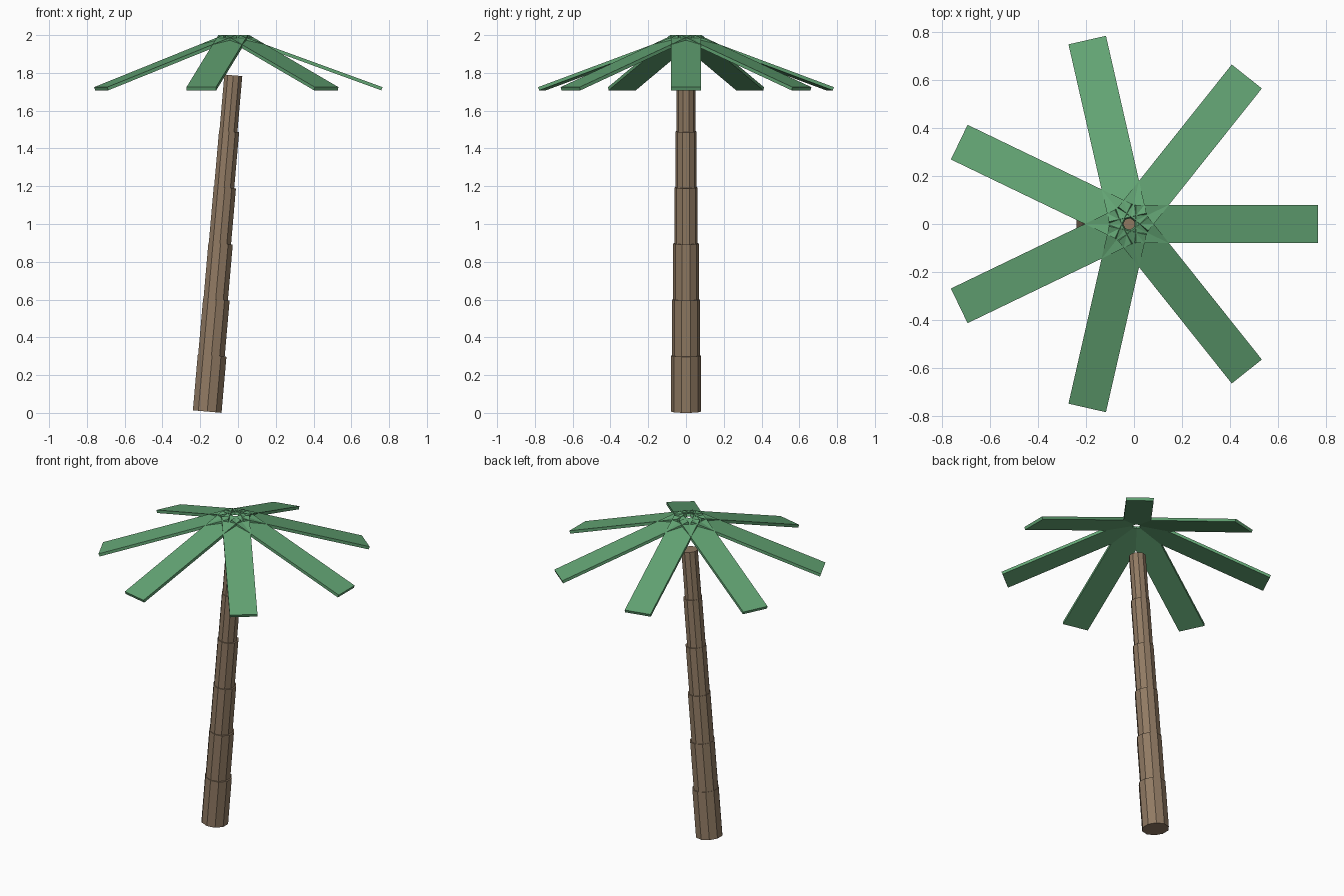
import bpy
from math import pi, radians, sin, cos
from mathutils import Matrix, Vector

cube = bpy.data.objects.get("Cube")
if cube:
    bpy.data.objects.remove(cube, do_unlink=True)


def material(name, rgb):
    mat = bpy.data.materials.new(name)
    mat.use_nodes = True
    colour = (*rgb, 1.0)
    mat.diffuse_color = colour
    mat.node_tree.nodes["Principled BSDF"].inputs["Base Color"].default_value = colour
    return mat


bark = material("bark_brown", (0.28, 0.195, 0.125))
leaf_green = material("leaf_green", (0.125, 0.375, 0.175))


def finish(name, mat, matrix):
    ob = bpy.context.object
    ob.name = name
    ob.data.name = name
    ob.data.materials.append(mat)
    ob.data.transform(matrix)
    return ob


# Leaning trunk: stacked ten-sided segments, each thinner than the one below
SEGMENTS = 6
LEAN = radians(5)
height = 1.78 / SEGMENTS
length = height / cos(LEAN)
base = Vector((-0.163, 0, 0.007))
tilt = Matrix.Rotation(LEAN, 4, 'Y')
for i in range(SEGMENTS):
    bpy.ops.mesh.primitive_cylinder_add(vertices=10, radius=0.08 - 0.006 * i, depth=length)
    lift = Matrix.Translation((0, 0, length / 2))
    finish(f"trunk_segment_{i + 1}", bark, Matrix.Translation(base) @ tilt @ lift)
    base += Vector((height * sin(LEAN) / cos(LEAN) - 0.0035, 0, height))

# Crown: seven flat drooping fronds around a small open centre
FRONDS = 7
DROOP = radians(20)
WIDTH, THICK = 0.16, 0.018
INNER, OUTER = 0.028, 0.785
frond_length = (OUTER - INNER) / cos(DROOP)
crown = Matrix.Translation((-0.02, 0, 2.0))
for i in range(FRONDS):
    bpy.ops.mesh.primitive_cube_add(size=1)
    # Upper inner edge sits at the pivot before drooping
    shape = (Matrix.Translation((frond_length / 2, 0, -THICK / 2))
             @ Matrix.Diagonal((frond_length, WIDTH, THICK, 1)))
    spin = Matrix.Rotation(2 * pi * i / FRONDS, 4, 'Z')
    reach = Matrix.Translation((INNER, 0, 0))
    finish(f"frond_{i + 1}", leaf_green,
           crown @ spin @ reach @ Matrix.Rotation(DROOP, 4, 'Y') @ shape)
